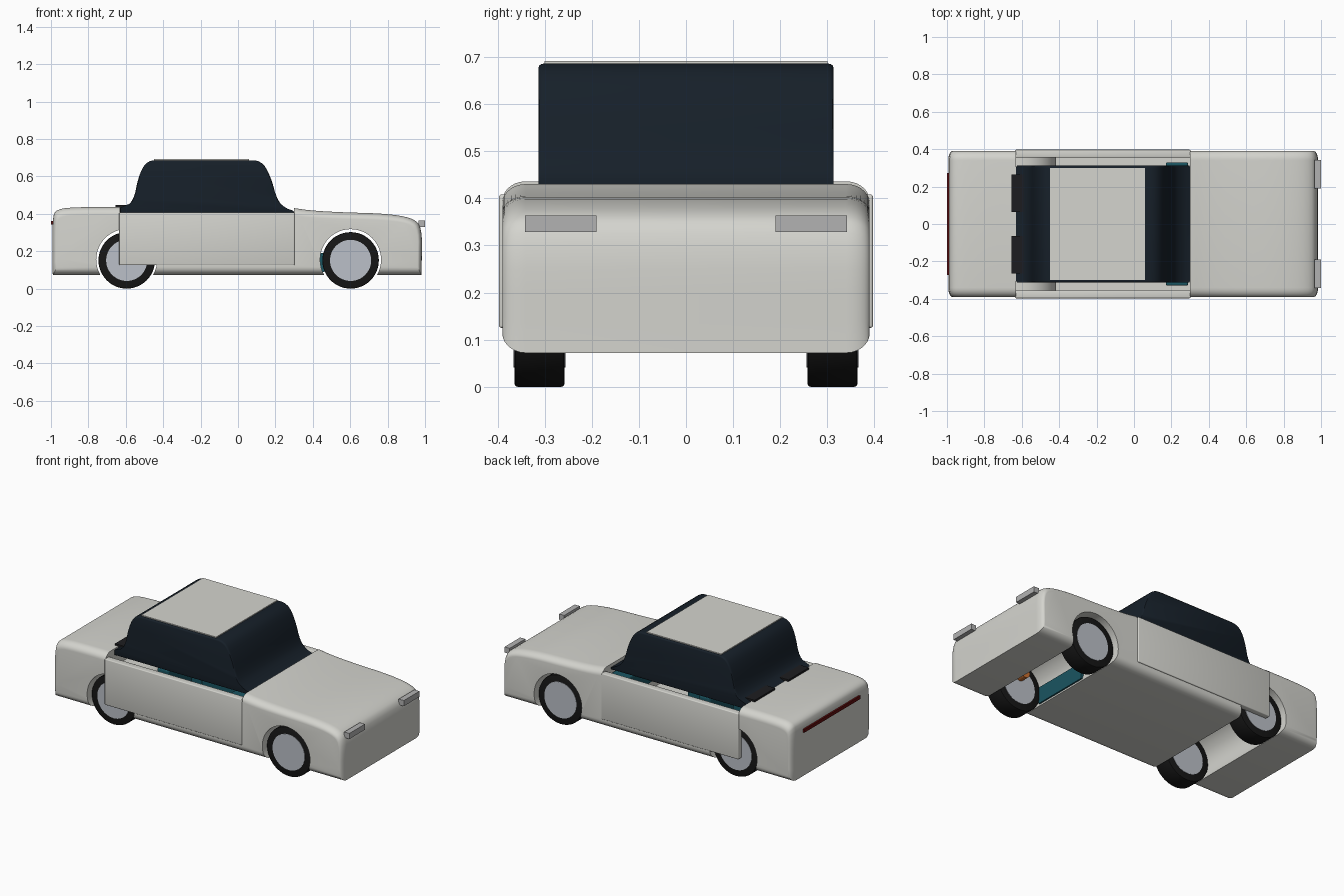
import bpy, bmesh, math
from mathutils import Matrix

if "Cube" in bpy.data.objects:
    bpy.data.objects.remove(bpy.data.objects["Cube"])


def material(name, rgb):
    m = bpy.data.materials.new(name)
    m.diffuse_color = (*rgb, 1)
    m.use_nodes = True
    m.node_tree.nodes["Principled BSDF"].inputs["Base Color"].default_value = m.diffuse_color
    return m


PAINT = material("paint", (0.66, 0.66, 0.62))
GLASS = material("dark_glass", (0.008, 0.014, 0.022))
RUBBER = material("rubber", (0.008, 0.008, 0.008))
BLACK = material("black_trim", (0.012, 0.012, 0.014))
RIM = material("rim_metal", (0.50, 0.53, 0.58))
LAMP = material("lamp", (0.45, 0.45, 0.45))
RED = material("tail_red", (0.12, 0.004, 0.004))
TEAL = material("teal_trim", (0.01, 0.09, 0.12))
ORANGE = material("orange_part", (0.6, 0.16, 0.03))


def finish(name, bm, mat):
    bmesh.ops.recalc_face_normals(bm, faces=bm.faces)
    me = bpy.data.meshes.new(name)
    bm.to_mesh(me)
    bm.free()
    ob = bpy.data.objects.new(name, me)
    bpy.context.collection.objects.link(ob)
    if mat:
        me.materials.append(mat)
    return ob


def smooth(ob, angle=35):
    bpy.ops.object.select_all(action='DESELECT')
    ob.select_set(True)
    bpy.context.view_layer.objects.active = ob
    bpy.ops.object.shade_smooth_by_angle(angle=math.radians(angle))


def box(name, x, y, z, mat, bevel=0):
    bm = bmesh.new()
    bmesh.ops.create_cube(bm, size=1)
    for v in bm.verts:
        v.co = [(a[0] + a[1]) / 2 + c * (a[1] - a[0]) for a, c in zip((x, y, z), v.co)]
    if bevel:
        bmesh.ops.bevel(bm, geom=bm.edges[:], offset=bevel, segments=3, affect='EDGES', profile=0.5)
    return finish(name, bm, mat)


def cylinder(name, x, y, z, r, depth, mat, bevel=0, n=48):
    bm = bmesh.new()
    bmesh.ops.create_cone(bm, cap_ends=True, segments=n, radius1=r, radius2=r, depth=depth,
                          matrix=Matrix.Translation((x, y, z)) @ Matrix.Rotation(math.pi / 2, 4, 'X'))
    if bevel:
        rims = [e for e in bm.edges if abs(e.verts[0].co.y - e.verts[1].co.y) < 1e-5]
        bmesh.ops.bevel(bm, geom=rims, offset=bevel, segments=2, affect='EDGES', profile=0.5)
    return finish(name, bm, mat)


def chaikin(pts, times=2):
    for _ in range(times):
        new = [pts[0]]
        for (ax, az), (bx, bz) in zip(pts, pts[1:]):
            new += [(.75 * ax + .25 * bx, .75 * az + .25 * bz), (.25 * ax + .75 * bx, .25 * az + .75 * bz)]
        pts = new + [pts[-1]]
    return pts


def side_loft(name, pts, half, ry, rx, rz, mat, steps=7):
    """Extrude a side profile across y, rounding its two rims."""
    xs, zs = [p[0] for p in pts], [p[1] for p in pts]
    cx, cz = (max(xs) + min(xs)) / 2, (max(zs) + min(zs)) / 2
    hx, hz = max(xs) - cx, max(zs) - cz
    arc = [(half, 0)]
    if ry:
        arc = [(half - ry + ry * math.sin(a), 1 - math.cos(a))
               for a in [math.pi / 2 * i / steps for i in range(steps + 1)]]
    sections = [(-y, k) for y, k in reversed(arc)] + arc
    bm = bmesh.new()
    rings = [[bm.verts.new((cx + (x - cx) * (1 - k * rx / hx), y, cz + (z - cz) * (1 - k * rz / hz)))
              for x, z in pts] for y, k in sections]
    for a, b in zip(rings, rings[1:]):
        for i in range(len(pts)):
            j = (i + 1) % len(pts)
            bm.faces.new((a[i], a[j], b[j], b[i]))
    bm.faces.new(rings[0])
    bm.faces.new(rings[-1][::-1])
    return finish(name, bm, mat)


def cut(ob, cutter):
    m = ob.modifiers.new("cut", 'BOOLEAN')
    m.operation, m.solver, m.object = 'DIFFERENCE', 'EXACT', cutter
    bpy.context.view_layer.objects.active = ob
    bpy.ops.object.modifier_apply(modifier=m.name)
    bpy.data.objects.remove(cutter)


WHEELS = {"front": 0.602, "rear": -0.595}

# Body shell: side profile, with wheel channels and cockpit cut out
top = chaikin([(-0.993, 0.12), (-0.993, 0.38), (-0.97, 0.425), (-0.87, 0.436), (-0.63, 0.436), (-0.1, 0.437),
               (0.26, 0.437), (0.38, 0.418), (0.55, 0.408), (0.78, 0.402), (0.93, 0.38), (0.985, 0.33), (0.982, 0.12)])
body = side_loft("body", [(-0.99, 0.072)] + top + [(0.982, 0.072)], 0.39, 0.05, 0.022, 0.042, PAINT)
for x in WHEELS.values():
    cut(body, cylinder("arch_cutter", x, 0, 0.155, 0.163, 1, None))
cut(body, box("cockpit_cutter", (-0.632, 0.30), (-0.5, 0.5), (0.128, 0.8), None))
smooth(body)

# Rear wheel housing inside the cockpit
arc = [math.radians(-8 + 196 * i / 24) for i in range(25)]
ring = [(r, a) for r, seq in ((0.178, arc), (0.163, arc[::-1])) for a in seq]
housing = side_loft("rear_wheel_housing", [(WHEELS["rear"] + r * math.cos(a), 0.155 + r * math.sin(a)) for r, a in ring
                                           ], 0.355, 0, 0, 0, PAINT)
cut(housing, box("housing_cutter", (-0.9, -0.633), (-1, 1), (-1, 1), None))
smooth(housing)

# Wheels
for end, x in WHEELS.items():
    for side, s in (("left", 1), ("right", -1)):
        smooth(cylinder(f"{end}_{side}_tyre", x, s * 0.311, 0.151, 0.151, 0.106, RUBBER, 0.006))
        smooth(cylinder(f"{end}_{side}_rim", x, s * 0.311, 0.151, 0.110, 0.110, RIM))

# Glass cabin and roof panel
cab = chaikin([(-0.63, 0.43), (-0.56, 0.46), (-0.53, 0.61), (-0.485, 0.686), (-0.40, 0.686), (-0.18, 0.686),
               (0.03, 0.686), (0.125, 0.686), (0.175, 0.60), (0.21, 0.47), (0.26, 0.425), (0.30, 0.41)])
smooth(side_loft("glass_cabin", [(-0.63, 0.40)] + cab + [(0.30, 0.40)], 0.313, 0.012, 0.008, 0.008, GLASS, 3))
box("roof_panel", (-0.45, 0.06), (-0.30, 0.30), (0.675, 0.692), PAINT)

# Doors, lamps, rear vents
for side, s in (("left", 1), ("right", -1)):
    def span(a, b):
        return tuple(sorted((s * a, s * b)))
    smooth(box(f"{side}_door", (-0.635, 0.302), span(0.355, 0.397), (0.125, 0.408), PAINT, 0.005))
    box(f"{side}_headlamp", (0.965, 1.0), span(0.19, 0.342), (0.329, 0.364), LAMP)
    box(f"{side}_rear_vent", (-0.655, -0.592), span(0.065, 0.265), (0.425, 0.447), BLACK)
box("tail_lamp", (-1.0, -0.96), (-0.273, 0.273), (0.342, 0.362), RED)

# Interior and underside details
box("dashboard", (0.17, 0.29), (-0.33, 0.33), (0.27, 0.385), TEAL, 0.01)
for side, s in (("left", 1), ("right", -1)):
    y = tuple(sorted((s * 0.04, s * 0.28)))
    box(f"{side}_seat", (-0.28, 0.02), y, (0.128, 0.22), TEAL, 0.015)
    box(f"{side}_seat_back", (-0.36, -0.28), y, (0.128, 0.39), TEAL, 0.015)
box("underside_teal_panel", (0.43, 0.462), (-0.26, 0.10), (0.09, 0.19), TEAL)
cylinder("underside_orange_part", 0.60, -0.23, 0.21, 0.03, 0.05, ORANGE, n=24)
